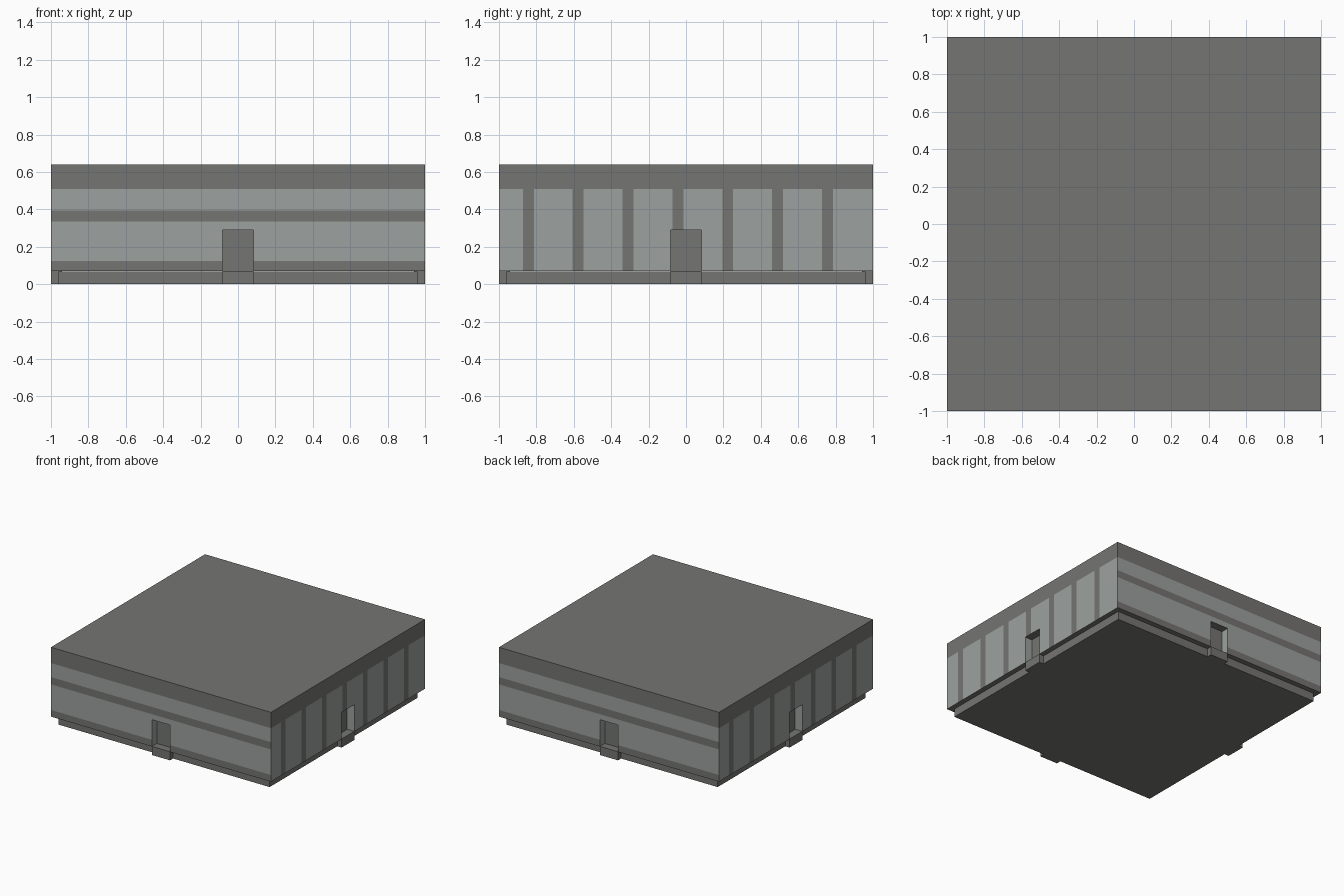
import bpy, bmesh
from mathutils import Matrix
from math import pi

if "Cube" in bpy.data.objects:
    bpy.data.objects.remove(bpy.data.objects["Cube"])

BASE, TOP, DOOR_W, DOOR_H, DEPTH = 0.07, 0.64, 0.082, 0.29, 0.065


def material(name, col):
    m = bpy.data.materials.new(name)
    m.diffuse_color = (*col, 1)
    m.use_nodes = True
    m.node_tree.nodes["Principled BSDF"].inputs["Base Color"].default_value = m.diffuse_color
    return m


dark = material("dark grey stone", (0.178, 0.177, 0.168))
light = material("pale grey panel", (0.335, 0.355, 0.345))


def finish(name, bm):
    bmesh.ops.remove_doubles(bm, verts=bm.verts, dist=1e-5)
    bmesh.ops.recalc_face_normals(bm, faces=bm.faces)
    me = bpy.data.meshes.new(name)
    bm.to_mesh(me)
    bm.free()
    me.materials.append(dark)
    me.materials.append(light)
    ob = bpy.data.objects.new(name, me)
    bpy.context.collection.objects.link(ob)
    return ob


def box(name, lo, hi, rot=None):
    bm = bmesh.new()
    bmesh.ops.create_cube(bm, size=1)
    for v in bm.verts:
        v.co = [(a + b) / 2 + c * (b - a) for a, b, c in zip(lo, hi, v.co)]
    if rot:
        bm.transform(rot)
    finish(name, bm)


# stripe layout: horizontal on front/back, vertical on the sides
bars = [(-0.843 + 0.2665 * i - 0.029, -0.843 + 0.2665 * i + 0.029) for i in range(7)]


def is_light(side, u, z):
    if z > 0.51:
        return False
    if side % 2 == 0:
        return 0.125 < z < 0.335 or z > 0.395
    return not any(a < u < b for a, b in bars)


# main block with striped walls and recessed doorways
bm = bmesh.new()


def quad(pts, rot, mat=0):
    f = bm.faces.new([bm.verts.new(rot @ Matrix.Translation(p).translation) for p in pts])
    f.material_index = mat


us = sorted({-1, 1, -DOOR_W, DOOR_W} | {e for b in bars for e in b})
zs = [BASE, 0.125, DOOR_H, 0.335, 0.395, 0.51, TOP]
for side in range(4):
    R = Matrix.Rotation(side * pi / 2, 4, 'Z')
    for u0, u1 in zip(us, us[1:]):
        for z0, z1 in zip(zs, zs[1:]):
            u, z = (u0 + u1) / 2, (z0 + z1) / 2
            if abs(u) < DOOR_W and z < DOOR_H:
                continue
            quad([(u0, -1, z0), (u1, -1, z0), (u1, -1, z1), (u0, -1, z1)],
                 R, int(is_light(side, u, z)))
    # door recess: jambs, lintel, sill and door panel
    w, i = DOOR_W, -1 + DEPTH
    for s in (-w, w):
        quad([(s, -1, BASE), (s, i, BASE), (s, i, DOOR_H), (s, -1, DOOR_H)], R, 1)
    quad([(-w, -1, DOOR_H), (w, -1, DOOR_H), (w, i, DOOR_H), (-w, i, DOOR_H)], R)
    quad([(-w, i, BASE), (w, i, BASE), (w, i, DOOR_H), (-w, i, DOOR_H)], R)
I = Matrix.Identity(4)
for z in (BASE, TOP):
    quad([(-1, -1, z), (1, -1, z), (1, 1, z), (-1, 1, z)], I)
finish("building_block", bm)

# recessed plinth and door steps
box("plinth", (-0.96, -0.96, 0), (0.96, 0.96, BASE - 0.002))
for side, n in enumerate(("front", "right", "back", "left")):
    box(n + "_step", (-DOOR_W, -1, 0), (DOOR_W, -0.94, BASE + 0.001),
        Matrix.Rotation(side * pi / 2, 4, 'Z'))
